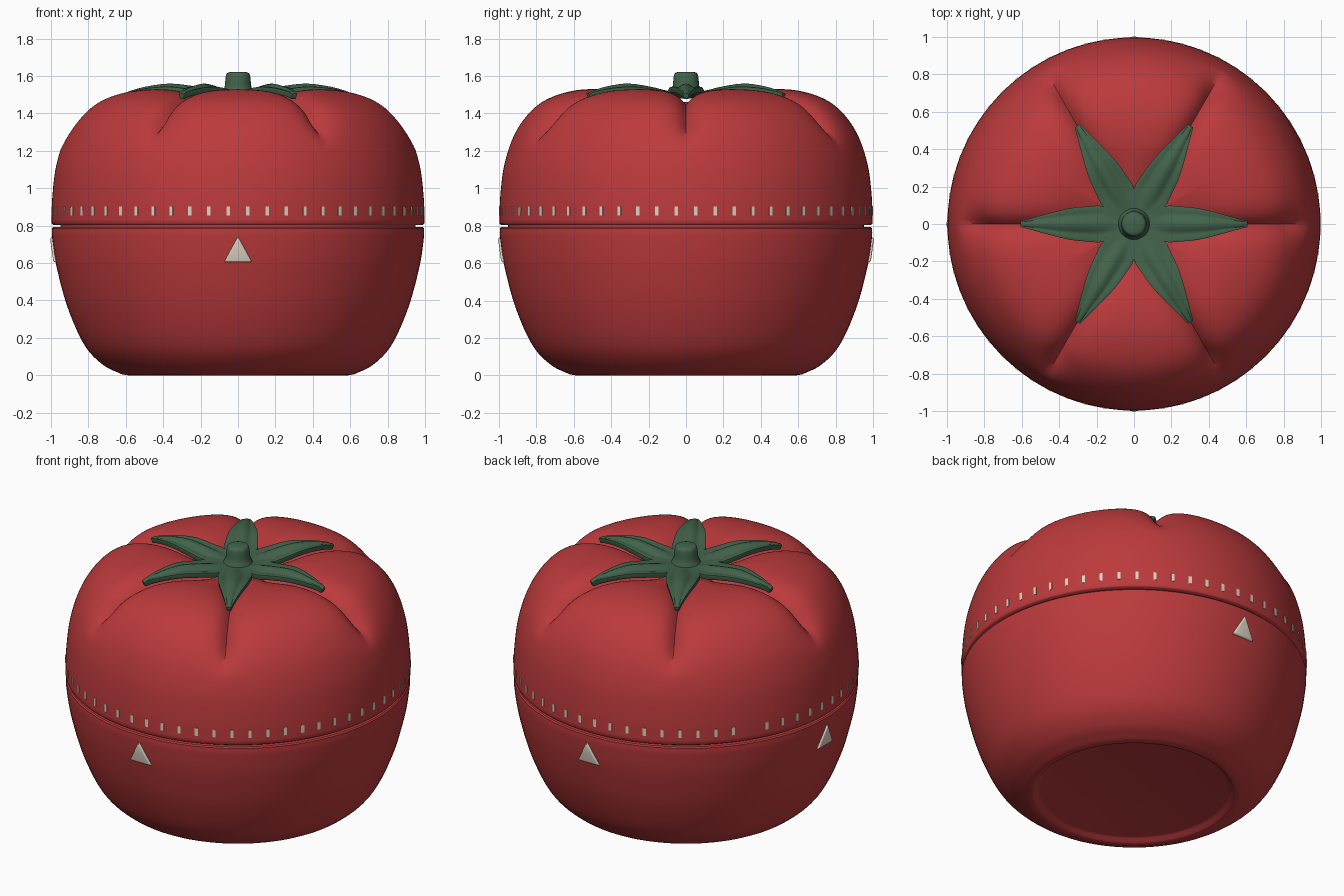
import bpy, bmesh
from math import sin, cos, pi, radians, exp, tan
from mathutils import Vector, Matrix

cube = bpy.data.objects.get("Cube")
if cube:
    bpy.data.objects.remove(cube, do_unlink=True)


def material(name, rgb):
    m = bpy.data.materials.new(name)
    m.use_nodes = True
    m.diffuse_color = (*rgb, 1)
    bsdf = next(n for n in m.node_tree.nodes if n.type == 'BSDF_PRINCIPLED')
    bsdf.inputs["Base Color"].default_value = (*rgb, 1)
    bsdf.inputs["Roughness"].default_value = 0.5
    return m


RED = material("tomato red", (0.50, 0.042, 0.045))
GREEN = material("leaf green", (0.055, 0.125, 0.07))
CREAM = material("cream", (0.72, 0.65, 0.55))


def finish(name, bm, mat, angle=40):
    bmesh.ops.remove_doubles(bm, verts=bm.verts, dist=0.0005)
    bmesh.ops.recalc_face_normals(bm, faces=bm.faces)
    mesh = bpy.data.meshes.new(name)
    bm.to_mesh(mesh)
    bm.free()
    ob = bpy.data.objects.new(name, mesh)
    bpy.context.collection.objects.link(ob)
    mesh.materials.append(mat)
    bpy.ops.object.select_all(action='DESELECT')
    ob.select_set(True)
    bpy.context.view_layer.objects.active = ob
    bpy.ops.object.shade_smooth_by_angle(angle=radians(angle))
    return ob


def spline(points, steps):
    """Smooth curve through the points."""
    p = [Vector(q) for q in points]
    p = [2 * p[0] - p[1]] + p + [2 * p[-1] - p[-2]]
    out = []
    for a, b, c, d in zip(p, p[1:], p[2:], p[3:]):
        for i in range(steps):
            t = i / steps
            out.append(0.5 * (2 * b + (c - a) * t + (2 * a - 5 * b + 4 * c - d) * t**2
                              + (3 * b - a - 3 * c + d) * t**3))
    return out + [p[-2]]


def lathe(name, profile, mat, segments=96, shape=None, angle=40):
    bm = bmesh.new()
    rings = []
    for i, (r, z) in enumerate(profile):
        ring = []
        for k in range(segments):
            a = 2 * pi * k / segments
            rr, zz = shape(i, a) if shape else (r, z)
            ring.append(bm.verts.new((rr * cos(a), rr * sin(a), zz)))
        rings.append(ring)
    for lo, hi in zip(rings, rings[1:]):
        for k in range(segments):
            n = (k + 1) % segments
            bm.faces.new((lo[k], lo[n], hi[n], hi[k]))
    return finish(name, bm, mat, angle)


def smoothstep(a, b, x):
    t = min(max((x - a) / (b - a), 0), 1)
    return t * t * (3 - 2 * t)


# Lower half with a recessed base
wall = spline([(0.62, 0.005), (0.72, 0.055), (0.82, 0.16), (0.91, 0.36),
               (0.97, 0.58), (0.993, 0.73), (0.995, 0.785)], 6)
base = [(0, 0.025), (0.54, 0.025), (0.56, 0.02), (0.575, 0.003), (0.59, 0)]
lathe("lower_body", base + [tuple(p) for p in wall] + [(0.988, 0.792), (0.93, 0.792), (0, 0.792)], RED)

# Inner core seen through the seam
lathe("seam_core", [(0, 0.76), (0.95, 0.76), (0.95, 0.84), (0, 0.84)], RED)

# Upper half, with six creases running out from the stem
dome = spline([(0.997, 0.812), (0.993, 0.95), (0.972, 1.12), (0.92, 1.28), (0.84, 1.40),
               (0.74, 1.477), (0.60, 1.522), (0.45, 1.53), (0.30, 1.508),
               (0.15, 1.475), (0, 1.46)], 6)
top = [Vector((0, 0.804)), Vector((0.93, 0.804)), Vector((0.99, 0.805))] + dome


def crease(i, a):
    p = top[i]
    if i < 4 or p.x < 0.001:
        return p
    tangent = (top[min(i + 1, len(top) - 1)] - top[i - 1]).normalized()
    inward = Vector((-tangent.y, tangent.x))
    off = (a + pi / 6) % (pi / 3) - pi / 6
    depth = 0.085 * smoothstep(1.20, 1.42, p.y) * smoothstep(0, 0.35, p.x)
    return p + inward * depth * exp(-p.x * abs(sin(off)) / 0.06)


lathe("upper_body", top, RED, 240, crease, 50)

# Six-pointed leaf crown, every arm a ridged strip
bm = bmesh.new()
spine = spline([(0, 1.495), (0.09, 1.50), (0.19, 1.515), (0.35, 1.537),
                (0.47, 1.528), (0.56, 1.508), (0.60, 1.492)], 4)
half = spline([(0.17, 0.1), (0.24, 0.093), (0.34, 0.083), (0.45, 0.056), (0.55, 0.028), (0.6, 0.014)], 5)


def half_width(r):
    for a, b in zip(half, half[1:]):
        if r <= b.x:
            edge = a.y + (b.y - a.y) * max(0, r - a.x) / (b.x - a.x)
            return min(r * tan(pi / 6), edge)
    return half[-1].y


ACROSS = 12
for arm in range(6):
    turn = Matrix.Rotation(arm * pi / 3, 3, 'Z')
    rows = []
    for r, z in spine:
        w = half_width(r)
        row = []
        for j in range(ACROSS + 1):
            t = 2 * j / ACROSS - 1
            fade = smoothstep(0.05, 0.25, r) * w / 0.1
            dz = fade * (0.009 * cos(2 * pi * t) - 0.022 * t * t)
            row.append(bm.verts.new(turn @ Vector((r, w * t, z + dz))))
        rows.append(row)
    for lo, hi in zip(rows[1:], rows[2:]):
        for j in range(ACROSS):
            bm.faces.new((lo[j], hi[j], hi[j + 1], lo[j + 1]))
crown = finish("leaf_crown", bm, GREEN, 60)
solid = crown.modifiers.new("thickness", 'SOLIDIFY')
solid.thickness = 0.03
solid.offset = 0
bevel = crown.modifiers.new("soft_edge", 'BEVEL')
bevel.width = 0.008
bevel.segments = 2
bevel.limit_method = 'ANGLE'
bevel.angle_limit = radians(60)

# Stem
stem = spline([(0.1, 1.48), (0.083, 1.515), (0.071, 1.545), (0.066, 1.595), (0.058, 1.615), (0.04, 1.622)], 4)
lathe("stem", [tuple(p) for p in stem] + [(0, 1.622)], GREEN, 48)


def surface(curve, z):
    """Radius of the wall at a height."""
    for a, b in zip(curve, curve[1:]):
        if a.y <= z <= b.y:
            return a.x + (b.x - a.x) * (z - a.y) / (b.y - a.y)


# Minute ticks round the rim, with one left out
bm = bmesh.new()
for k in range(60):
    a = radians(6 * k + 3)
    if k == 24:
        continue
    m = (Matrix.Rotation(a, 4, 'Z') @ Matrix.Translation((surface(dome, 0.878) - 0.001, 0, 0.878))
         @ Matrix.Diagonal((0.008, 0.019, 0.048, 1)))
    bmesh.ops.create_cube(bm, size=1, matrix=m)
finish("minute_ticks", bm, CREAM)

# Raised pointers on the front, back and -x side
for name, deg in (("front", -90), ("back", 90), ("right", 180)):
    bm = bmesh.new()
    outline = ((-0.075, 0.605), (0.075, 0.605), (0, 0.742))
    inner, outer = ([bm.verts.new((surface(wall, z) + d, y, z)) for y, z in outline]
                    for d in (-0.02, 0.012))
    bm.faces.new(inner)
    bm.faces.new(outer)
    for i in range(3):
        n = (i + 1) % 3
        bm.faces.new((inner[i], inner[n], outer[n], outer[i]))
    bmesh.ops.recalc_face_normals(bm, faces=bm.faces)
    bmesh.ops.bevel(bm, geom=bm.edges[:], offset=0.009, segments=3, profile=0.5, affect='EDGES')
    bmesh.ops.rotate(bm, verts=bm.verts, matrix=Matrix.Rotation(radians(deg), 3, 'Z'))
    finish(name + "_pointer", bm, CREAM)
